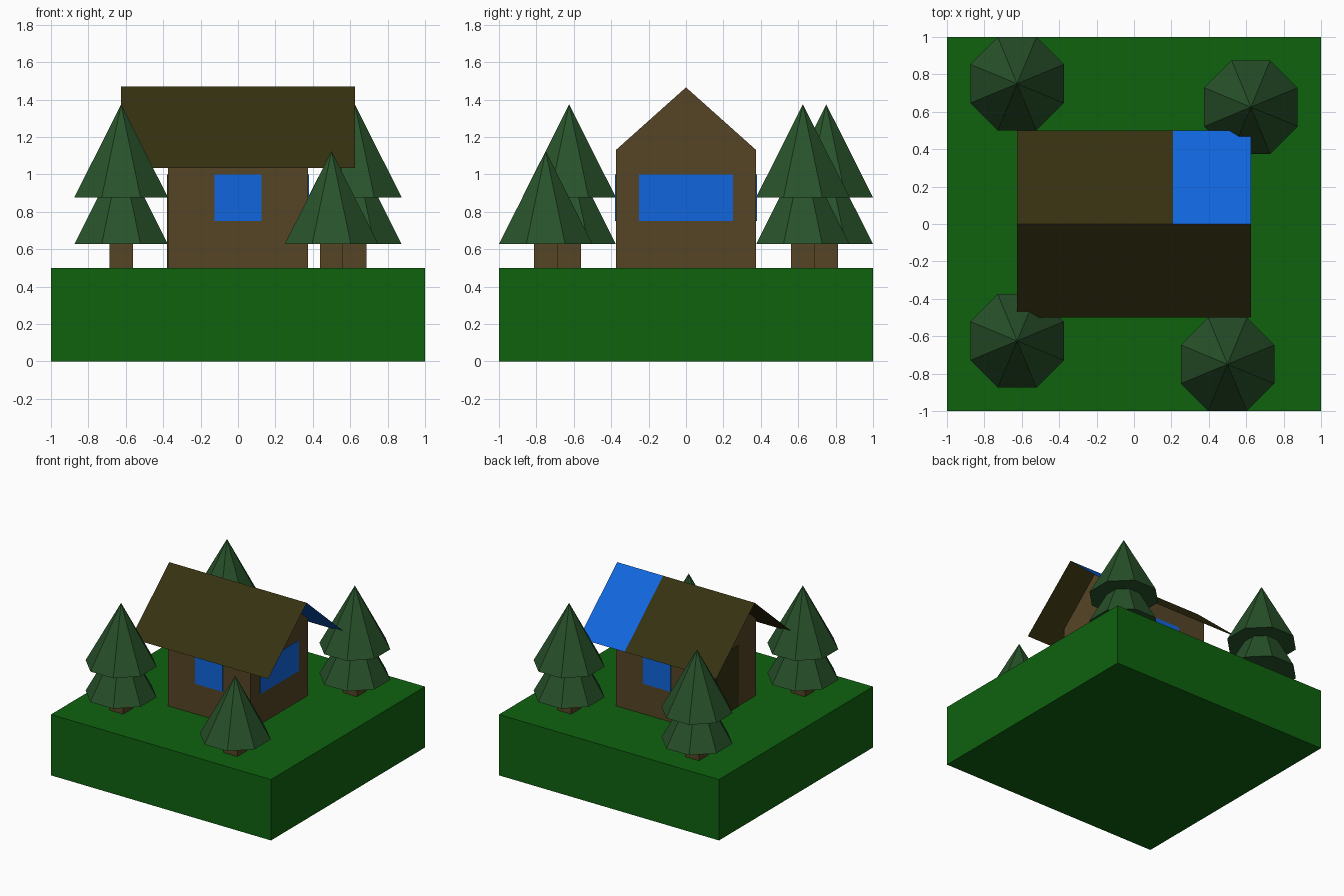
import bpy, math

if "Cube" in bpy.data.objects:
    bpy.data.objects.remove(bpy.data.objects["Cube"])


def material(name, r, g, b):
    """Flat material from 0-255 display values, stored as linear."""
    def lin(c):
        c /= 255
        return c / 12.92 if c <= 0.04045 else ((c + 0.055) / 1.055) ** 2.4
    m = bpy.data.materials.new(name)
    m.diffuse_color = (lin(r), lin(g), lin(b), 1)
    m.use_nodes = True
    m.node_tree.nodes["Principled BSDF"].inputs["Base Color"].default_value = m.diffuse_color
    return m


GRASS = material("grass green", 15, 98, 15)
WOOD = material("brown wood", 85, 69, 38)
ROOF = material("dark olive", 54, 49, 17)
LEAF = material("fir green", 40, 82, 42)
BLUE = material("bright blue", 17, 102, 221)


def mesh_object(name, verts, faces, *mats):
    me = bpy.data.meshes.new(name)
    me.from_pydata(verts, [], faces)
    for m in mats:
        me.materials.append(m)
    ob = bpy.data.objects.new(name, me)
    bpy.context.collection.objects.link(ob)
    return ob


def prism_x(name, profile, x0, x1, mat):
    """Closed prism: a (y, z) profile, counter-clockwise seen from +x."""
    n = len(profile)
    verts = [(x, y, z) for x in (x0, x1) for y, z in profile]
    faces = [tuple(reversed(range(n))), tuple(range(n, 2 * n))]
    faces += [(i, (i + 1) % n, n + (i + 1) % n, n + i) for i in range(n)]
    return mesh_object(name, verts, faces, mat)


def box(name, x0, x1, y0, y1, z0, z1, mat):
    return prism_x(name, [(y0, z0), (y1, z0), (y1, z1), (y0, z1)], x0, x1, mat)


def fir_tier(name, x, y, z0, z1, apothem=0.25, sides=8):
    """Eight-sided cone with flat sides facing the axes."""
    r = apothem / math.cos(math.pi / sides)
    angles = [(i + 0.5) * 2 * math.pi / sides for i in range(sides)]
    verts = [(x + r * math.cos(a), y + r * math.sin(a), z0) for a in angles]
    verts.append((x, y, z1))
    faces = [(i, (i + 1) % sides, sides) for i in range(sides)]
    faces.append(tuple(reversed(range(sides))))
    mesh_object(name, verts, faces, LEAF)


# Ground block
box("ground_block", -1, 1, -1, 1, 0, 0.5, GRASS)

# House walls with gable ends
W = 0.375
prism_x("house_walls", [(-W, 0.5), (W, 0.5), (W, 1.13), (0, 1.465), (-W, 1.13)], -W, W, WOOD)

# Thin roof sheet; the right third of the back slope is blue
xs = (-0.625, 0.208, 0.625)
verts = [(x, y, z) for y, z in ((-0.5, 1.035), (0, 1.47), (0.5, 1.035)) for x in xs]
faces = [(r * 3 + c, r * 3 + c + 1, r * 3 + c + 4, r * 3 + c + 3)
         for r in range(2) for c in range(2)]
roof = mesh_object("roof", verts, faces, ROOF, BLUE)
for p in roof.data.polygons:
    p.material_index = int(p.center.x > 0.208 and p.center.y > 0)

# Windows and door as thin plates
T = 0.005
box("front_window", -0.125, 0.125, -W - T, -W, 0.75, 1.0, BLUE)
box("back_window", -0.125, 0.125, W, W + T, 0.75, 1.0, BLUE)
box("right_window", W, W + T, -0.25, 0.25, 0.75, 1.0, BLUE)
box("door", -W - T, -W, -0.145, 0.145, 0.5, 1.0, ROOF)

# Fir trees: position and number of tiers
trees = [(-0.625, 0.75, 2), (0.625, 0.625, 2), (-0.625, -0.625, 2), (0.5, -0.75, 1)]
for n, (x, y, tiers) in enumerate(trees, 1):
    h = 0.0625
    box(f"tree_{n}_trunk", x - h, x + h, y - h, y + h, 0.5, 0.63, WOOD)
    for t in range(tiers):
        z = 0.627 + 0.25 * t
        fir_tier(f"tree_{n}_tier_{t + 1}", x, y, z, z + 0.497)
